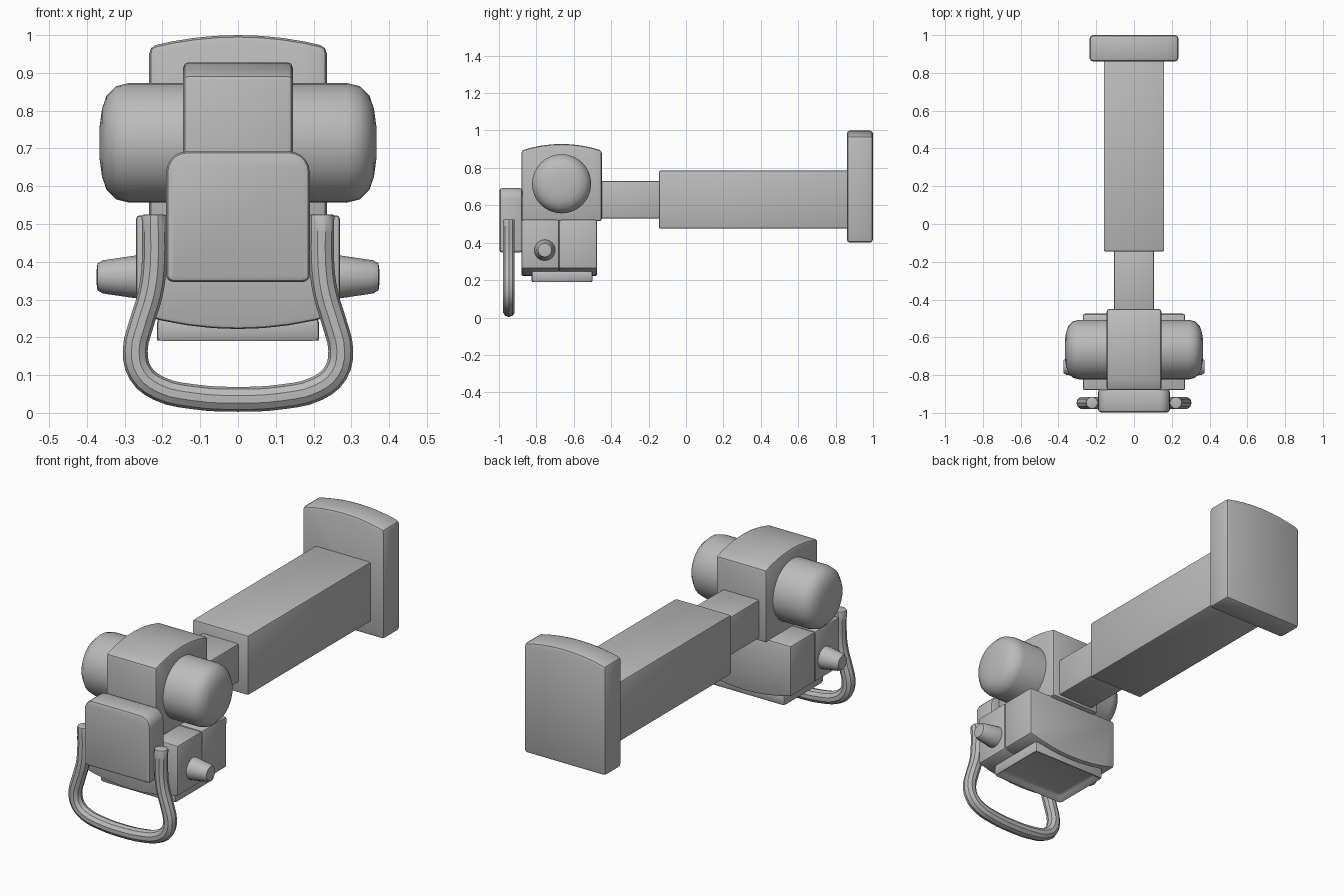
import bpy, bmesh, math
from mathutils import Vector

cube = bpy.data.objects.get("Cube")
if cube:
    bpy.data.objects.remove(cube, do_unlink=True)

grey = bpy.data.materials.new("grey_metal")
grey.use_nodes = True
COLOUR = (0.5, 0.5, 0.5, 1)
grey.diffuse_color = COLOUR
grey.node_tree.nodes["Principled BSDF"].inputs["Base Color"].default_value = COLOUR


def finish(name, bm, bevel=0.0, angle=35):
    bmesh.ops.recalc_face_normals(bm, faces=bm.faces)
    mesh = bpy.data.meshes.new(name)
    bm.to_mesh(mesh)
    bm.free()
    mesh.materials.append(grey)
    obj = bpy.data.objects.new(name, mesh)
    bpy.context.collection.objects.link(obj)
    bpy.ops.object.select_all(action="DESELECT")
    obj.select_set(True)
    bpy.context.view_layer.objects.active = obj
    if bevel:
        mod = obj.modifiers.new("soft_edges", "BEVEL")
        mod.width, mod.segments = bevel, 2
        mod.limit_method, mod.angle_limit = "ANGLE", math.radians(angle)
        bpy.ops.object.modifier_apply(modifier=mod.name)
    bpy.ops.object.shade_smooth_by_angle(angle=math.radians(35))
    return obj


def prism(name, profile, axis, lo, hi, bevel):
    """Extrude a profile (x,z along y, or y,z along x)."""
    place = (lambda a, b, t: (a, t, b)) if axis == "y" else (lambda a, b, t: (t, a, b))
    bm = bmesh.new()
    face = bm.faces.new([bm.verts.new(place(a, b, lo)) for a, b in profile])
    new = bmesh.ops.extrude_face_region(bm, geom=[face])["geom"]
    verts = [v for v in new if isinstance(v, bmesh.types.BMVert)]
    bmesh.ops.translate(bm, verts=verts, vec=place(0, 0, hi - lo))
    return finish(name, bm, bevel)


def arched(a0, a1, z0, z1, top=0.0, bottom=0.0, n=8):
    """Rectangle whose top or bottom edge bulges outwards."""
    mid, half = (a0 + a1) / 2, (a1 - a0) / 2
    steps = [-1 + 2 * i / n for i in range(n + 1)]
    low = steps if bottom else (-1, 1)
    high = steps if top else (-1, 1)
    return ([(mid + half * s, z0 - bottom * (1 - s * s)) for s in low]
            + [(mid + half * s, z1 + top * (1 - s * s)) for s in reversed(high)])


def rounded(half, z0, z1, r_low, r_high, n=5):
    """Rectangle with rounded corners, centred on x."""
    pts = []
    corners = [(1, z0, r_low, -90), (1, z1, r_high, 0), (-1, z1, r_high, 90), (-1, z0, r_low, 180)]
    for sx, z, r, start in corners:
        cz = z + r if z == z0 else z - r
        for i in range(n + 1):
            a = math.radians(start + 90 * i / n)
            pts.append((sx * (half - r) + r * math.cos(a), cz + r * math.sin(a)))
    return pts


def lathe_x(name, rings, y, z, sides):
    """Loft circles (x, radius) along the x axis and cap the ends."""
    bm = bmesh.new()
    loops = [[bm.verts.new((x, y + r * math.cos(2 * math.pi * i / sides),
                            z + r * math.sin(2 * math.pi * i / sides)))
              for i in range(sides)] for x, r in rings]
    for a, b in zip(loops, loops[1:]):
        for i in range(sides):
            j = (i + 1) % sides
            bm.faces.new((a[i], a[j], b[j], b[i]))
    bm.faces.new(loops[0])
    bm.faces.new(loops[-1])
    return finish(name, bm)


# Wall plate and telescoping arm
prism("wall_plate", arched(-0.235, 0.235, 0.4, 0.97, top=0.03), "y", 0.86, 1.0, 0.018)
prism("outer_arm", arched(-0.16, 0.16, 0.475, 0.785), "y", -0.145, 0.88, 0.008)
prism("inner_arm", arched(-0.105, 0.105, 0.53, 0.73), "y", -0.48, -0.12, 0.008)

# Head block with its domed drum
prism("head_block", arched(-0.88, -0.45, 0.515, 0.893, top=0.035), "x", -0.145, 0.145, 0.014)
half_drum = [(0.29, 0.158), (0.322, 0.15), (0.348, 0.124), (0.36, 0.09), (0.366, 0.045)]
lathe_x("drum", [(-x, r) for x, r in reversed(half_drum)] + half_drum, -0.665, 0.715, 32)

# Lower body in two halves
for label, y0, y1 in (("front", -0.88, -0.678), ("rear", -0.678, -0.475)):
    prism("body_" + label, arched(-0.27, 0.27, 0.262, 0.523, bottom=0.04), "y", y0, y1, 0.01)

# Base plate with a recessed underside
bm = bmesh.new()
bmesh.ops.create_cube(bm, size=1)
for v in bm.verts:
    v.co = Vector((v.co.x * 0.43, -0.6625 + v.co.y * 0.325, 0.2175 + v.co.z * 0.065))
under = [f for f in bm.faces if f.normal.z < -0.9]
bmesh.ops.inset_region(bm, faces=under, thickness=0.045)
bmesh.ops.translate(bm, verts=under[0].verts[:], vec=(0, 0, 0.03))
finish("base_plate", bm, 0.012)

# Front plate
prism("front_plate", rounded(0.19, 0.347, 0.692, 0.018, 0.055), "y", -0.997, -0.875, 0.014)

# Tapered side knobs
for side, label in ((1, "left"), (-1, "right")):
    rings = [(0.25, 0.058), (0.275, 0.056), (0.357, 0.044), (0.372, 0.036), (0.374, 0.02)]
    lathe_x("knob_" + label, [(side * x, r) for x, r in rings], -0.755, 0.36, 16)

# Hanging handle: a bent tube in one vertical plane
half = [(0.222, 0.525), (0.222, 0.39), (0.232, 0.315), (0.256, 0.235),
        (0.272, 0.165), (0.258, 0.105), (0.21, 0.065), (0.12, 0.043)]
path = half + [(0, 0.036)] + [(-x, z) for x, z in reversed(half)]
curve = bpy.data.curves.new("handle", "CURVE")
curve.dimensions = "3D"
curve.bevel_depth, curve.bevel_resolution = 0.033, 3
curve.use_fill_caps = True
curve.resolution_u = 3
spline = curve.splines.new("BEZIER")
spline.bezier_points.add(len(path) - 1)
for point, (x, z) in zip(spline.bezier_points, path):
    point.co = (x, -0.947, z)
    point.handle_left_type = point.handle_right_type = "AUTO"
tube = bpy.data.objects.new("handle_curve", curve)
bpy.context.collection.objects.link(tube)
bpy.context.view_layer.update()
mesh = bpy.data.meshes.new_from_object(tube.evaluated_get(bpy.context.evaluated_depsgraph_get()))
bm = bmesh.new()
bm.from_mesh(mesh)
bmesh.ops.remove_doubles(bm, verts=bm.verts, dist=0.0005)
bpy.data.objects.remove(tube, do_unlink=True)
bpy.data.meshes.remove(mesh)
finish("handle", bm, 0.008, angle=60)
